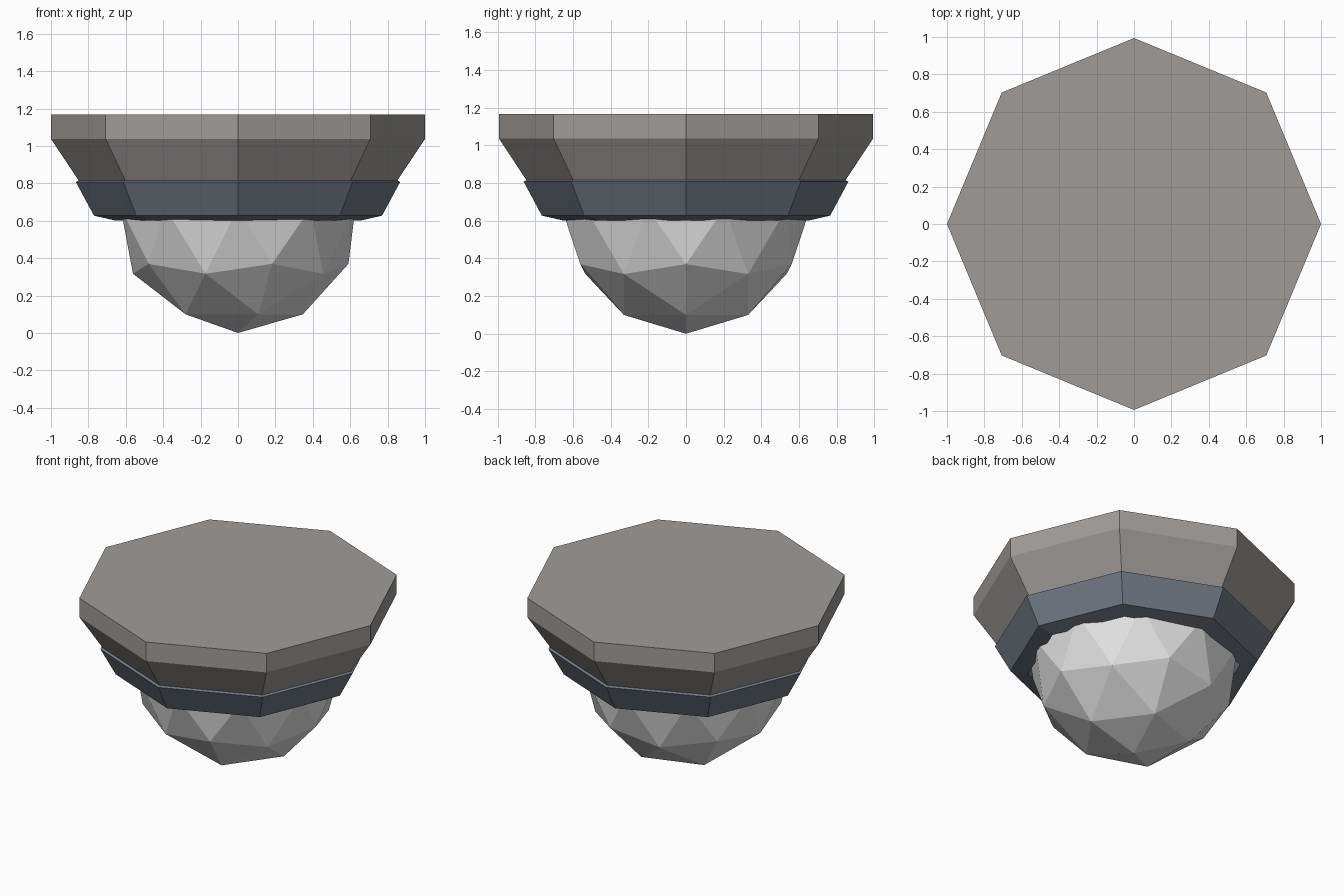
import bpy, bmesh, math

if "Cube" in bpy.data.objects:
    bpy.data.objects.remove(bpy.data.objects["Cube"])

SIDES = 8
Y_SCALE = 0.994


def material(name, rgb):
    m = bpy.data.materials.new(name)
    m.diffuse_color = (*rgb, 1)
    m.use_nodes = True
    m.node_tree.nodes["Principled BSDF"].inputs["Base Color"].default_value = m.diffuse_color
    return m


def add_object(name, bm, mat):
    bmesh.ops.recalc_face_normals(bm, faces=bm.faces)
    mesh = bpy.data.meshes.new(name)
    bm.to_mesh(mesh)
    bm.free()
    mesh.materials.append(mat)
    obj = bpy.data.objects.new(name, mesh)
    bpy.context.collection.objects.link(obj)
    return obj


def lathe(name, profile, mat, closed=False):
    """Eight-sided turned solid; open profiles are capped at both ends."""
    bm = bmesh.new()
    rings = []
    for r, z in profile:
        rings.append([bm.verts.new((r * math.cos(2 * math.pi * i / SIDES),
                                    r * math.sin(2 * math.pi * i / SIDES) * Y_SCALE, z))
                      for i in range(SIDES)])
    pairs = list(zip(rings, rings[1:]))
    if closed:
        pairs.append((rings[-1], rings[0]))
    for a, b in pairs:
        for i in range(SIDES):
            j = (i + 1) % SIDES
            bm.faces.new((a[i], a[j], b[j], b[i]))
    if not closed:
        bm.faces.new(rings[0])
        bm.faces.new(rings[-1])
    return add_object(name, bm, mat)


housing_grey = material("warm_grey", (0.35, 0.33, 0.315))
ring_blue = material("slate_blue_grey", (0.165, 0.195, 0.235))
dome_white = material("light_grey", (0.75, 0.75, 0.75))

# Flared housing with a straight upper rim
lathe("housing", [(0.852, 0.815), (1.0, 1.037), (1.0, 1.167)], housing_grey)

# Retaining ring with a thin bevelled lip and an open centre
lathe("retaining_ring", [(0.845, 0.819), (0.867, 0.807), (0.77, 0.627),
                         (0.66, 0.602), (0.655, 0.68), (0.60, 0.815)],
      ring_blue, closed=True)

# Faceted lower half of an icosphere
R = 0.668
bm = bmesh.new()
bmesh.ops.create_icosphere(bm, subdivisions=2, radius=1.0)
bmesh.ops.delete(bm, geom=[v for v in bm.verts if v.co.z > 0.05], context='VERTS')
for v in bm.verts:
    # turn half a revolution and stand the tip on the ground plane
    v.co = (-v.co.x * 0.66, -v.co.y * 0.66, (v.co.z + 1) * R)
add_object("dome", bm, dome_white)
